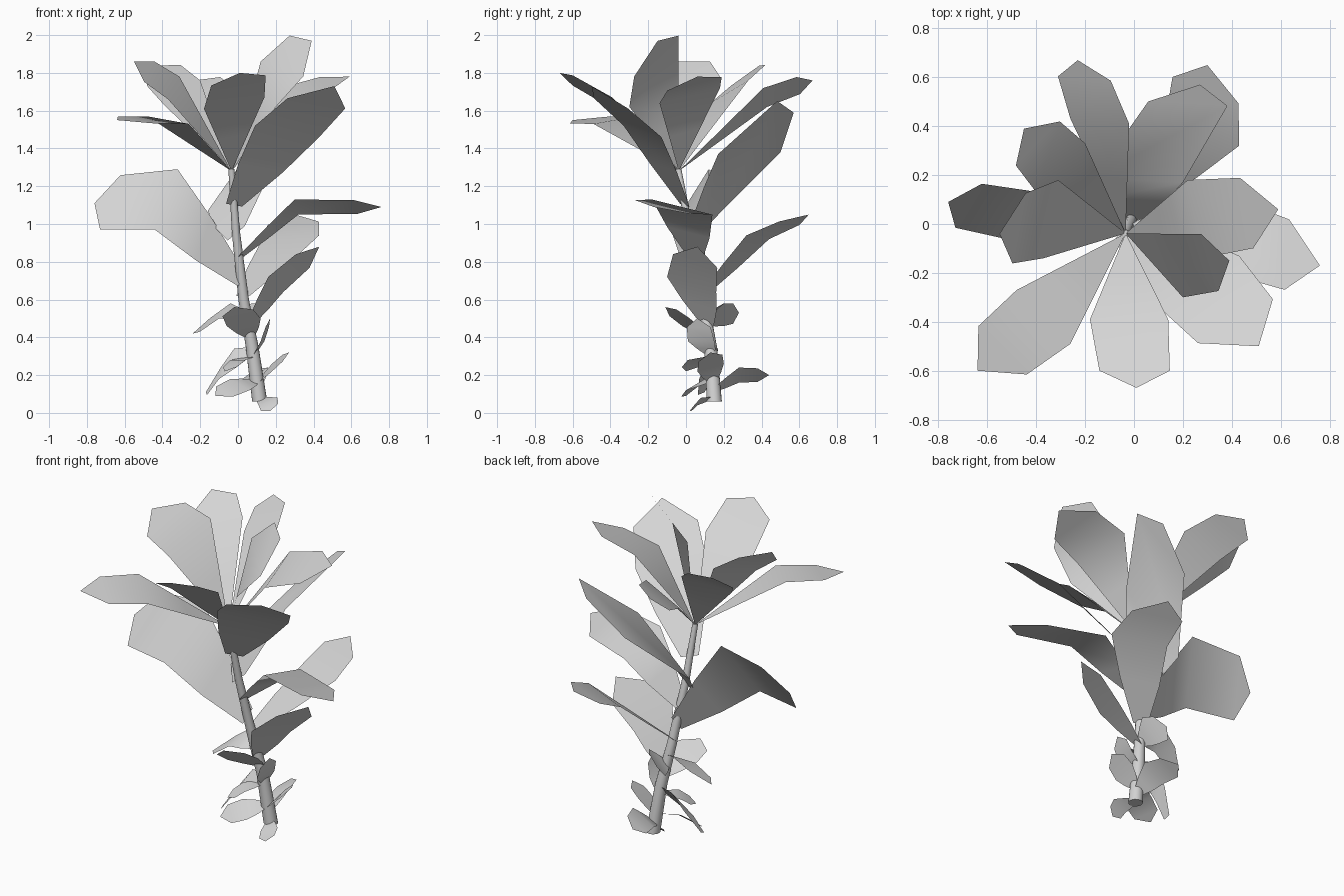
import bpy
import bmesh
from mathutils import Vector

cube = bpy.data.objects.get("Cube")
if cube:
    bpy.data.objects.remove(cube, do_unlink=True)

plant_grey = bpy.data.materials.new("plant_grey")
plant_grey.use_nodes = True
colour = (0.66, 0.66, 0.66, 1)
plant_grey.diffuse_color = colour
plant_grey.node_tree.nodes["Principled BSDF"].inputs["Base Color"].default_value = colour

# Stem centre line, from the ground up
STEM = [Vector(p) for p in (
    (.115, .15, .06), (.075, .13, .35), (.03, .09, .6), (-.01, .02, .95), (-.035, -.04, 1.29))]


def stem_point(height):
    """Point on the stem centre line at the given height."""
    for low, high in zip(STEM, STEM[1:]):
        if height <= high.z:
            break
    return low.lerp(high, (height - low.z) / (high.z - low.z))


def add_object(name, bm):
    """Turn a bmesh into a named, smooth shaded object."""
    mesh = bpy.data.meshes.new(name)
    for face in bm.faces:
        face.smooth = True
    bm.to_mesh(mesh)
    bm.free()
    mesh.materials.append(plant_grey)
    part = bpy.data.objects.new(name, mesh)
    bpy.context.collection.objects.link(part)
    return part


def leaf(name, height, middle, tip, side, reach=.62, root=.25):
    """Folded leaf: pairs of points from the root on the stem to the shoulder, then a tip."""
    base, middle, tip, side = stem_point(height), Vector(middle), Vector(tip), Vector(side)
    # keep the upper side of every leaf facing up
    if (middle - base).cross(side).z > 0:
        side = -side
    bm = bmesh.new()
    rows = (
        (base, root),
        (base.lerp(middle, .5), .5 + .8 * root),
        (middle, 1),
        (middle.lerp(tip, reach), .9))
    pairs = [[bm.verts.new(p + side * w * d) for d in (-1, 1)] for p, w in rows]
    for (left, right), (next_left, next_right) in zip(pairs, pairs[1:]):
        bm.faces.new((left, right, next_right, next_left))
    bm.faces.new((*pairs[-1], bm.verts.new(tip)))
    bmesh.ops.remove_doubles(bm, verts=bm.verts, dist=.0001)
    add_object(name, bm)


def stem():
    """Tapered round stem built from rings along the centre line."""
    bm = bmesh.new()
    sides = 16
    rings = []
    for i, centre in enumerate(STEM):
        radius = .04 - .006 * i
        made = bmesh.ops.create_circle(bm, segments=sides, radius=radius)["verts"]
        bmesh.ops.translate(bm, verts=made, vec=centre)
        rings.append(made)
    for low, high in zip(rings, rings[1:]):
        for i in range(sides):
            j = (i + 1) % sides
            bm.faces.new((low[i], low[j], high[j], high[i]))
    bm.faces.new(rings[0])
    bm.faces.new(rings[-1])
    bmesh.ops.recalc_face_normals(bm, faces=bm.faces)
    part = add_object("stem", bm)
    bpy.context.view_layer.objects.active = part
    part.select_set(True)
    bpy.ops.object.shade_smooth_by_angle()


stem()

# Crown of large leaves, all meeting in a point at the top of the stem
leaf("crown_leaf_front", 1.28, (-.02, -.39, 1.64), (.01, -.67, 1.8), (.16, 0, .03), .75, 0)
leaf("crown_leaf_front_left", 1.28, (.16, -.17, 1.74), (.39, -.15, 1.97), (.04, -.13, -.12), .65, 0)
leaf("crown_leaf_left", 1.28, (.25, .02, 1.68), (.59, .06, 1.78), (.03, -.16, -.04), .62, 0)
leaf("crown_leaf_back", 1.28, (-.14, .42, 1.67), (-.23, .67, 1.76), (.12, -.01, .05), .7, 0)
leaf("crown_leaf_back_right", 1.28, (-.3, .23, 1.7), (-.45, .39, 1.84), (.1, .1, .06), .62, 0)
leaf("crown_leaf_right", 1.28, (-.34, .02, 1.72), (-.55, -.04, 1.86), (.03, .16, .06), .62, 0)
leaf("crown_leaf_front_right", 1.28, (-.37, -.38, 1.55), (-.64, -.6, 1.55), (.11, -.11, -.02), .62, 0)

# Large leaves along the upper stem
leaf("upper_leaf_front_left", 1.1, (.26, -.23, 1.49), (.51, -.5, 1.73), (.17, .1, -.03))
leaf("upper_leaf_back_left", .95, (.02, .18, 1.22), (.27, .57, 1.59), (.18, -.01, .15), .8)
leaf("middle_leaf_left", .82, (.31, -.02, 1.09), (.76, -.17, 1.09), (-.01, -.16, .04), .7)
leaf("middle_leaf_right", .71, (-.38, .02, 1.13), (-.76, .09, 1.11), (.06, .1, .16), .78)
leaf("middle_leaf_back_left", .62, (.28, .38, .93), (.3, .65, 1.05), (.15, -.06, .01))
leaf("lower_leaf_left", .46, (.2, .03, .68), (.43, .06, .88), (.04, .13, -.04))

# Small leaves near the ground
leaf("small_leaf_front_right", .4, (.03, 0, .48), (-.02, -.11, .56), (.09, .02, .02))
leaf("small_leaf_right", .52, (-.07, .13, .54), (-.24, .1, .42), (.03, .07, .04))
leaf("small_leaf_back", .48, (.05, .2, .52), (0, .28, .53), (.06, 0, .06))
leaf("small_leaf_left", .3, (.13, .08, .38), (.17, .06, .5), (.01, .07, 0))
leaf("low_leaf_right", .32, (-.06, .12, .26), (-.17, .1, .11), (.04, .05, .08))
leaf("low_leaf_front_right", .3, (0, .06, .28), (-.07, 0, .22), (.04, -.05, 0))
leaf("low_leaf_left", .16, (.18, .13, .24), (.27, .13, .32), (0, .07, .02))
leaf("ground_leaf_front_right", .17, (.01, .05, .15), (-.12, 0, .09), (.05, -.05, -.03))
leaf("ground_leaf_back", .12, (.09, .28, .2), (.05, .44, .2), (.07, 0, .04))
leaf("ground_leaf_front", .08, (.16, .07, .06), (.17, .02, .01), (.05, .01, .02))
